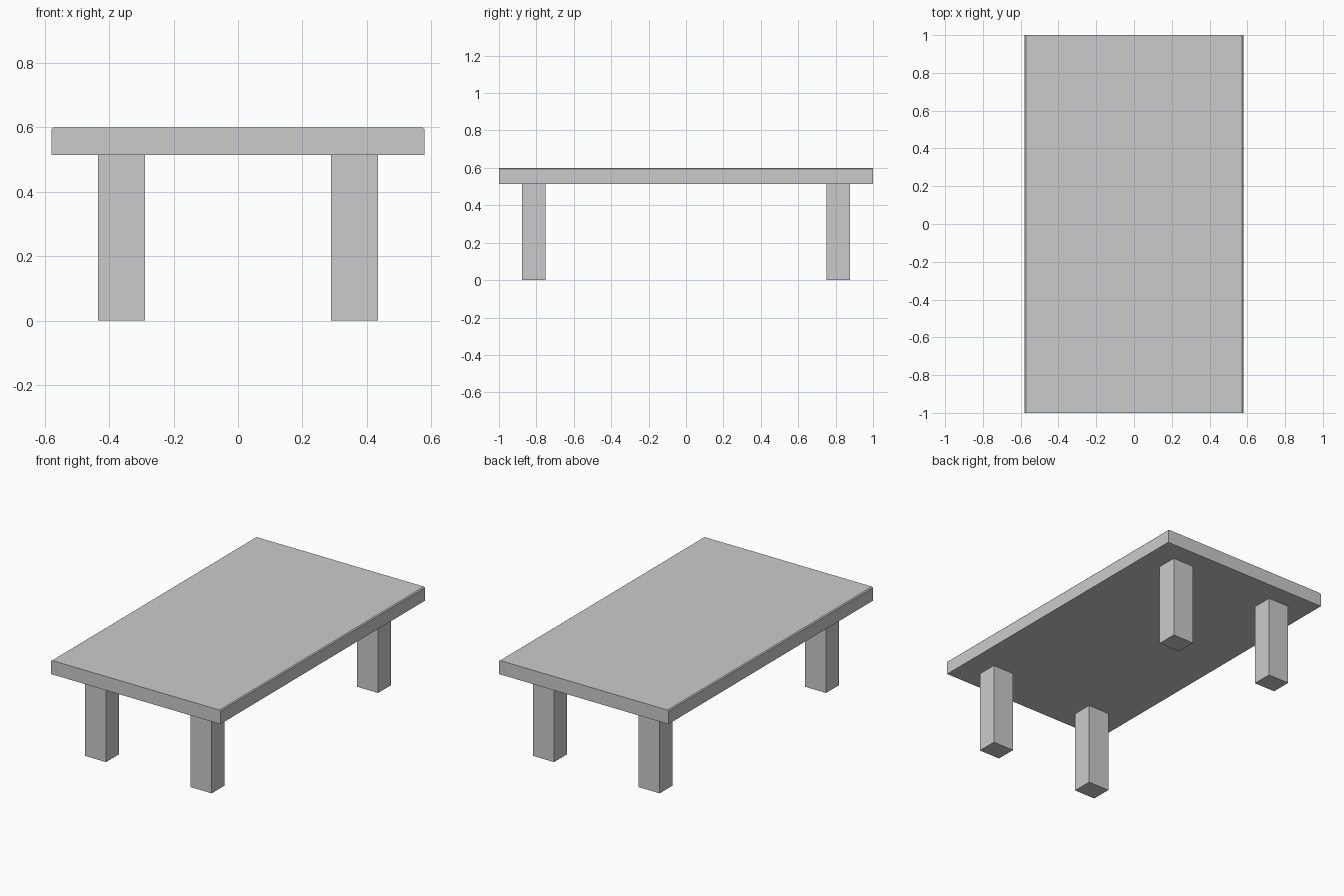
import bpy, bmesh

if "Cube" in bpy.data.objects:
    bpy.data.objects.remove(bpy.data.objects["Cube"])

TOP_Z, UNDER_Z = 0.60, 0.514


def box(name, lo, hi):
    """Axis-aligned box between two corners, with its mesh in world coordinates."""
    bm = bmesh.new()
    bmesh.ops.create_cube(bm, size=1)
    for v in bm.verts:
        v.co = [lo[i] + (v.co[i] + 0.5) * (hi[i] - lo[i]) for i in range(3)]
    mesh = bpy.data.meshes.new(name)
    bm.to_mesh(mesh)
    bm.free()
    obj = bpy.data.objects.new(name, mesh)
    bpy.context.collection.objects.link(obj)
    return obj


# Tabletop, with its two long upper edges slightly eased
top = box("tabletop", (-0.579, -1, UNDER_Z), (0.579, 1, TOP_Z))
bm = bmesh.new()
bm.from_mesh(top.data)
long_edges = [e for e in bm.edges
              if all(v.co.z > TOP_Z - 0.001 for v in e.verts)
              and abs(e.verts[0].co.y - e.verts[1].co.y) > 1]
bmesh.ops.bevel(bm, geom=long_edges, offset=0.006, segments=1, affect='EDGES')
bm.to_mesh(top.data)
bm.free()

# Four square-edged legs, reaching the underside of the top
for side, sx in (("left", -1), ("right", 1)):
    for end, sy in (("front", -1), ("back", 1)):
        xs = sorted((sx * 0.289, sx * 0.434))
        ys = sorted((sy * 0.75, sy * 0.877))
        box(f"{end}_{side}_leg", (xs[0], ys[0], 0), (xs[1], ys[1], UNDER_Z))
